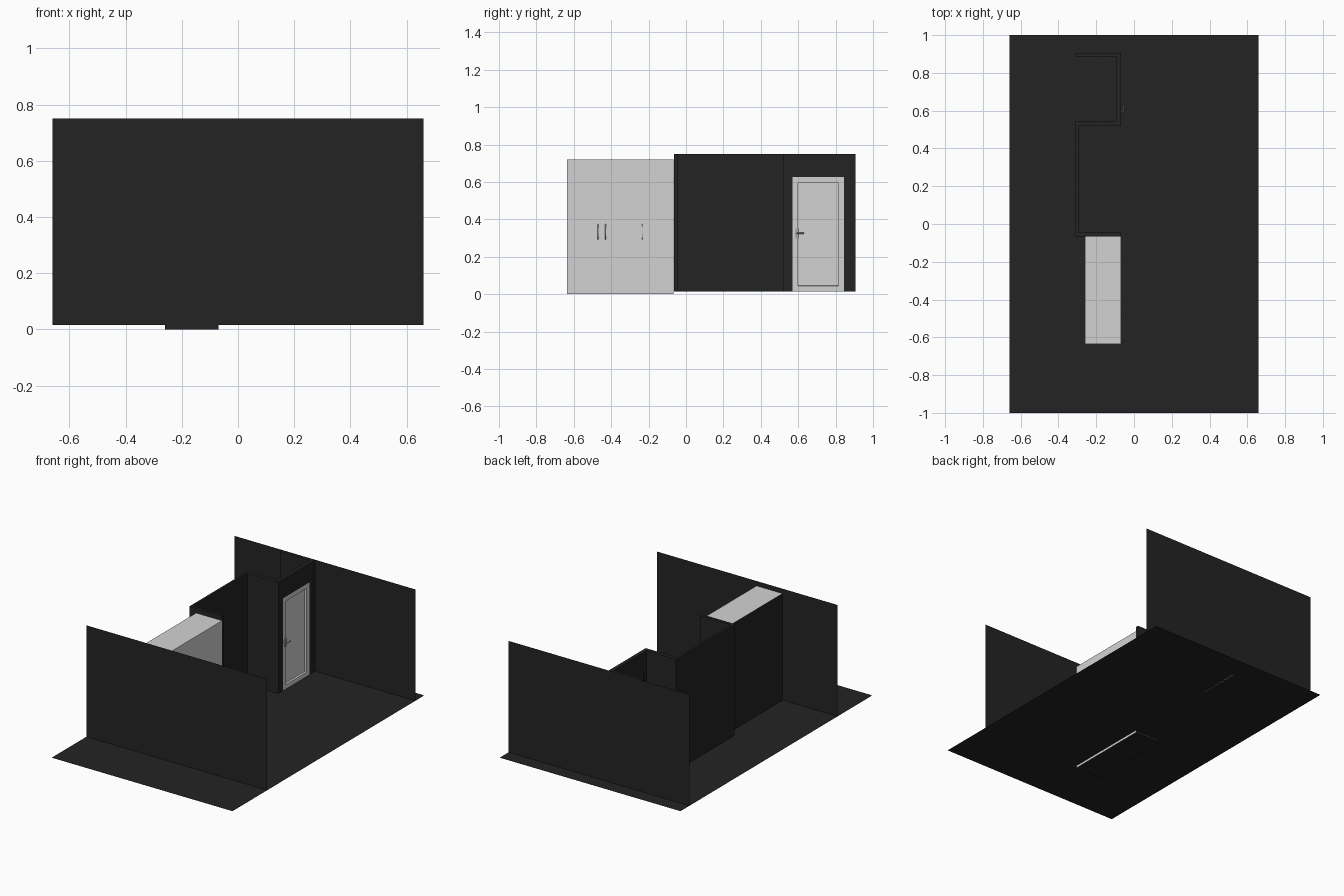
import bpy, bmesh, math
from mathutils import Vector

if "Cube" in bpy.data.objects:
    bpy.data.objects.remove(bpy.data.objects["Cube"])


def material(name, v):
    m = bpy.data.materials.new(name)
    m.diffuse_color = (v, v, v, 1)
    m.use_nodes = True
    m.node_tree.nodes["Principled BSDF"].inputs["Base Color"].default_value = m.diffuse_color
    return m


BLACK = material("charcoal", 0.017)
LIGHT = material("light_grey", 0.65)
METAL = material("handle_grey", 0.4)
FLOOR_Z, WALL_Z = 0.015, 0.75


def finish(name, bm, mats):
    me = bpy.data.meshes.new(name)
    bm.to_mesh(me)
    bm.free()
    for m in mats:
        me.materials.append(m)
    ob = bpy.data.objects.new(name, me)
    bpy.context.collection.objects.link(ob)
    return ob


def prism(name, outline, z0, z1, mats):
    """Extrude a plan outline from z0 up to z1."""
    bm = bmesh.new()
    base = bm.faces.new([bm.verts.new((x, y, z0)) for x, y in outline])
    ext = bmesh.ops.extrude_face_region(bm, geom=[base], use_keep_orig=True)
    top = [g for g in ext["geom"] if isinstance(g, bmesh.types.BMVert)]
    bmesh.ops.translate(bm, verts=top, vec=(0, 0, z1 - z0))
    bmesh.ops.recalc_face_normals(bm, faces=bm.faces[:])
    return finish(name, bm, mats)


def box(name, x0, x1, y0, y1, z0, z1, mats):
    return prism(name, [(x0, y0), (x1, y0), (x1, y1), (x0, y1)], z0, z1, mats)


def sheet(name, corners):
    bm = bmesh.new()
    bm.faces.new([bm.verts.new(c) for c in corners])
    return finish(name, bm, [BLACK])


def rod(name, points, radius):
    """Round bar along a short path."""
    cu = bpy.data.curves.new(name, "CURVE")
    cu.dimensions = "3D"
    cu.bevel_depth = radius
    cu.bevel_resolution = 2
    cu.use_fill_caps = True
    sp = cu.splines.new("POLY")
    sp.points.add(len(points) - 1)
    for p, c in zip(sp.points, points):
        p.co = (*c, 1)
    cu.materials.append(METAL)
    ob = bpy.data.objects.new(name, cu)
    bpy.context.collection.objects.link(ob)


# floor and the two end walls, all thin sheets
W = 0.66
sheet("floor", [(-W, -1, FLOOR_Z), (W, -1, FLOOR_Z), (W, 1, FLOOR_Z), (-W, 1, FLOOR_Z)])
for name, y in (("front_wall", -0.638), ("back_wall", 0.907)):
    sheet(name, [(-W, y, FLOOR_Z), (W, y, FLOOR_Z), (W, y, WALL_Z), (-W, y, WALL_Z)])

# stepped partition, split by the doorway
prism("partition", [(-.07, .57), (-.095, .57), (-.095, .545), (-.31, .545),
                    (-.31, -.065), (-.07, -.065), (-.07, -.045), (-.295, -.045),
                    (-.295, .52), (-.07, .52)], FLOOR_Z, WALL_Z, [BLACK])
prism("partition_return", [(-.07, .845), (-.07, .905), (-.31, .905), (-.31, .885),
                           (-.095, .885), (-.095, .845)], FLOOR_Z, WALL_Z, [BLACK])
box("door_lintel", -.095, -.07, .57, .845, .625, WALL_Z, [BLACK])

# door with a recessed panel; its rear face is dark
door = box("door", -.094, -.07, .57, .845, FLOOR_Z, .625, [LIGHT, BLACK])
bm = bmesh.new()
bm.from_mesh(door.data)
front = max(bm.faces, key=lambda f: f.normal.x)
bmesh.ops.inset_region(bm, faces=[front], thickness=0.042)
bmesh.ops.inset_region(bm, faces=[front], thickness=0.0005, depth=-0.014)
for f in bm.faces:
    f.material_index = 1 if f.normal.x < -0.9 else 0
bm.to_mesh(door.data)
bm.free()

# door handle: rounded plate and lever
plate = []
bm = bmesh.new()
for i in range(24):
    a = 2 * math.pi * i / 24
    dz = 0.018 if math.sin(a) >= 0 else -0.018
    plate.append(bm.verts.new((-.07, .593 + .011 * math.cos(a), .325 + dz + .011 * math.sin(a))))
face = bm.faces.new(plate)
ext = bmesh.ops.extrude_face_region(bm, geom=[face], use_keep_orig=True)
bmesh.ops.translate(bm, vec=(0.004, 0, 0),
                    verts=[g for g in ext["geom"] if isinstance(g, bmesh.types.BMVert)])
bmesh.ops.recalc_face_normals(bm, faces=bm.faces[:])
finish("door_handle_plate", bm, [METAL])
rod("door_lever", [(-.068, .593, .325), (-.058, .594, .325), (-.055, .60, .325),
                   (-.055, .615, .325), (-.058, .63, .325)], 0.0035)

# cabinet: light front and top, dark elsewhere
cabinet = box("cabinet", -.26, -.07, -.635, -.066, 0, .72, [LIGHT, BLACK])
for p in cabinet.data.polygons:
    p.material_index = 0 if max(p.normal.x, p.normal.z) > 0.9 else 1

# cabinet pull bars
for i, y in enumerate((-.47, -.43, -.234)):
    rod(f"cabinet_handle_{i + 1}", [(-.071, y, .295), (-.064, y, .295),
                                    (-.064, y, .372), (-.071, y, .372)], 0.0025)
